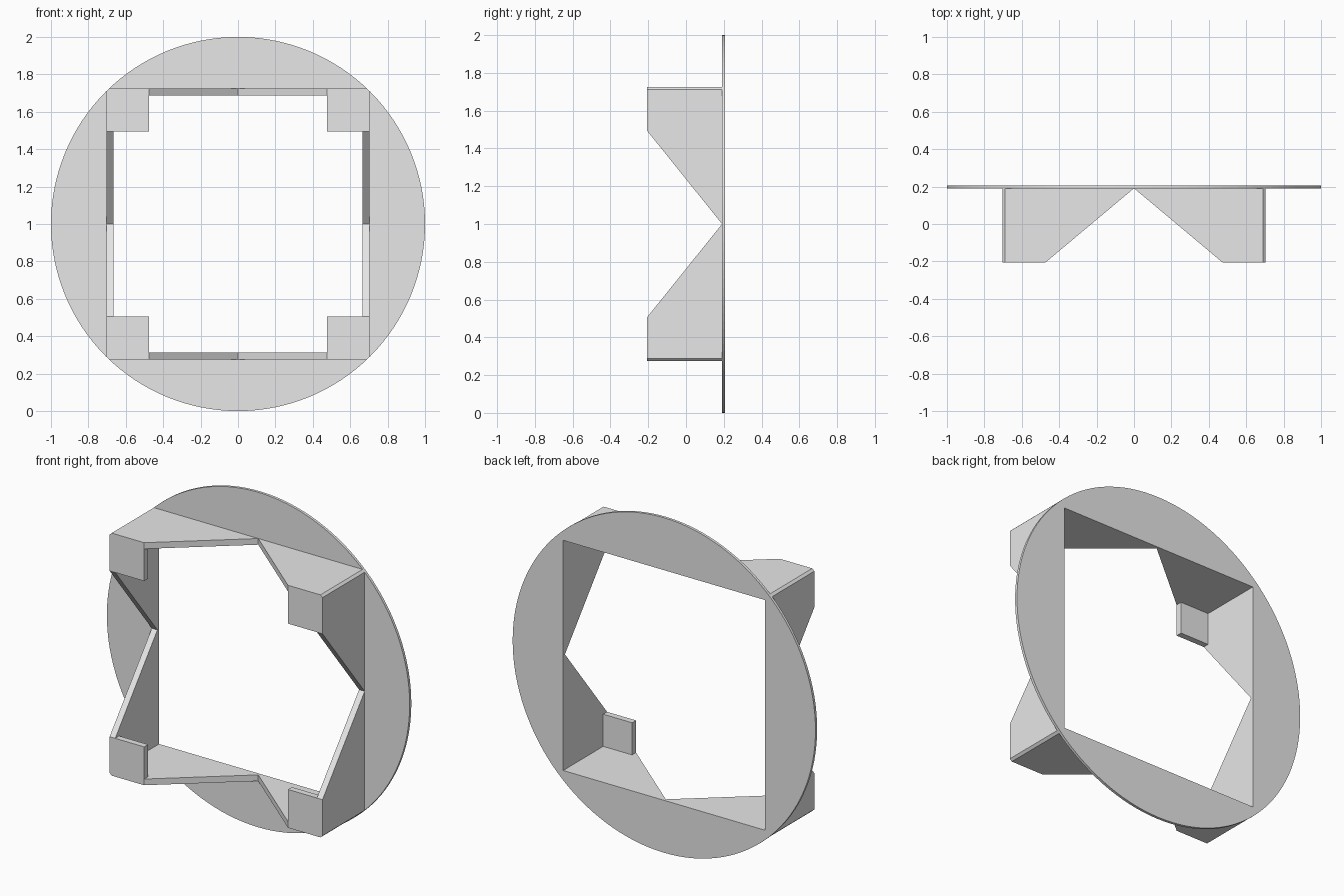
import bpy
import bmesh
import math
from mathutils import Matrix

cube = bpy.data.objects.get("Cube")
if cube:
    bpy.data.objects.remove(cube, do_unlink=True)

FRONT, DISC_FRONT, BACK = -0.207, 0.191, 0.207
HALF_X, HALF_Z = 0.703, 0.724      # outer half sizes of the square frame
THICK = 0.037
LIP_X, LIP_Z = 0.475, 0.495        # inner edges of the corner plates
RADIUS, MID = 1.0, 1.0

grey = bpy.data.materials.new("light_grey")
grey.use_nodes = True
grey.diffuse_color = (0.8, 0.8, 0.8, 1)
grey.node_tree.nodes["Principled BSDF"].inputs["Base Color"].default_value = (0.8, 0.8, 0.8, 1)


def add_object(name, bm):
    bmesh.ops.recalc_face_normals(bm, faces=bm.faces[:])
    mesh = bpy.data.meshes.new(name)
    bm.to_mesh(mesh)
    bm.free()
    mesh.materials.append(grey)
    obj = bpy.data.objects.new(name, mesh)
    bpy.context.collection.objects.link(obj)
    return obj


def prism(name, points, offset):
    """Extrude a closed 3D outline along an offset."""
    bm = bmesh.new()
    face = bm.faces.new([bm.verts.new(p) for p in points])
    new = bmesh.ops.extrude_face_region(bm, geom=[face])["geom"]
    bmesh.ops.translate(bm, vec=offset, verts=[v for v in new if isinstance(v, bmesh.types.BMVert)])
    return add_object(name, bm)


def cylinder(name, y0, y1):
    bm = bmesh.new()
    bmesh.ops.create_cone(bm, cap_ends=True, segments=128, radius1=RADIUS,
                          radius2=RADIUS, depth=y1 - y0)
    bm.transform(Matrix.Translation((0, (y0 + y1) / 2, MID)) @ Matrix.Rotation(math.pi / 2, 4, "X"))
    return add_object(name, bm)


def boolean(obj, cutter, operation):
    mod = obj.modifiers.new(operation.lower(), "BOOLEAN")
    mod.operation = operation
    mod.solver = "EXACT"
    mod.object = cutter
    cutter.hide_render = True
    cutter.hide_set(True)


# Thin round flange with a square opening
in_x, in_z = HALF_X - THICK, HALF_Z - THICK
flange = cylinder("round_flange", DISC_FRONT, BACK)
opening = prism("opening_cutter", [(-in_x, -1, MID - in_z), (in_x, -1, MID - in_z),
                                   (in_x, -1, MID + in_z), (-in_x, -1, MID + in_z)], (0, 2, 0))
boolean(flange, opening, "DIFFERENCE")

# The frame corners are trimmed to the flange's circle
trim = cylinder("corner_trim", -1, 1)


def corner_wall(half, lip):
    """Outline of one half wall: distance from the middle, then depth."""
    return [(0, DISC_FRONT), (lip, FRONT), (half, FRONT), (half, DISC_FRONT)]


# Four corner brackets: two tapering walls and a front plate each
for sx, side in ((1, "left"), (-1, "right")):
    for sz, level in ((1, "upper"), (-1, "lower")):
        parts = [
            prism(f"{level}_{side}_horizontal_wall",
                  [(sx * a, y, MID + sz * HALF_Z) for a, y in corner_wall(HALF_X, LIP_X)],
                  (0, 0, -sz * THICK)),
            prism(f"{level}_{side}_vertical_wall",
                  [(sx * HALF_X, y, MID + sz * a) for a, y in corner_wall(in_z, LIP_Z)],
                  (-sx * THICK, 0, 0)),
            prism(f"{level}_{side}_front_plate",
                  [(sx * x, FRONT, MID + sz * z) for x, z in
                   ((LIP_X, LIP_Z), (in_x, LIP_Z), (in_x, in_z), (LIP_X, in_z))],
                  (0, THICK, 0)),
        ]
        for part in parts[:2]:
            boolean(part, trim, "INTERSECT")
